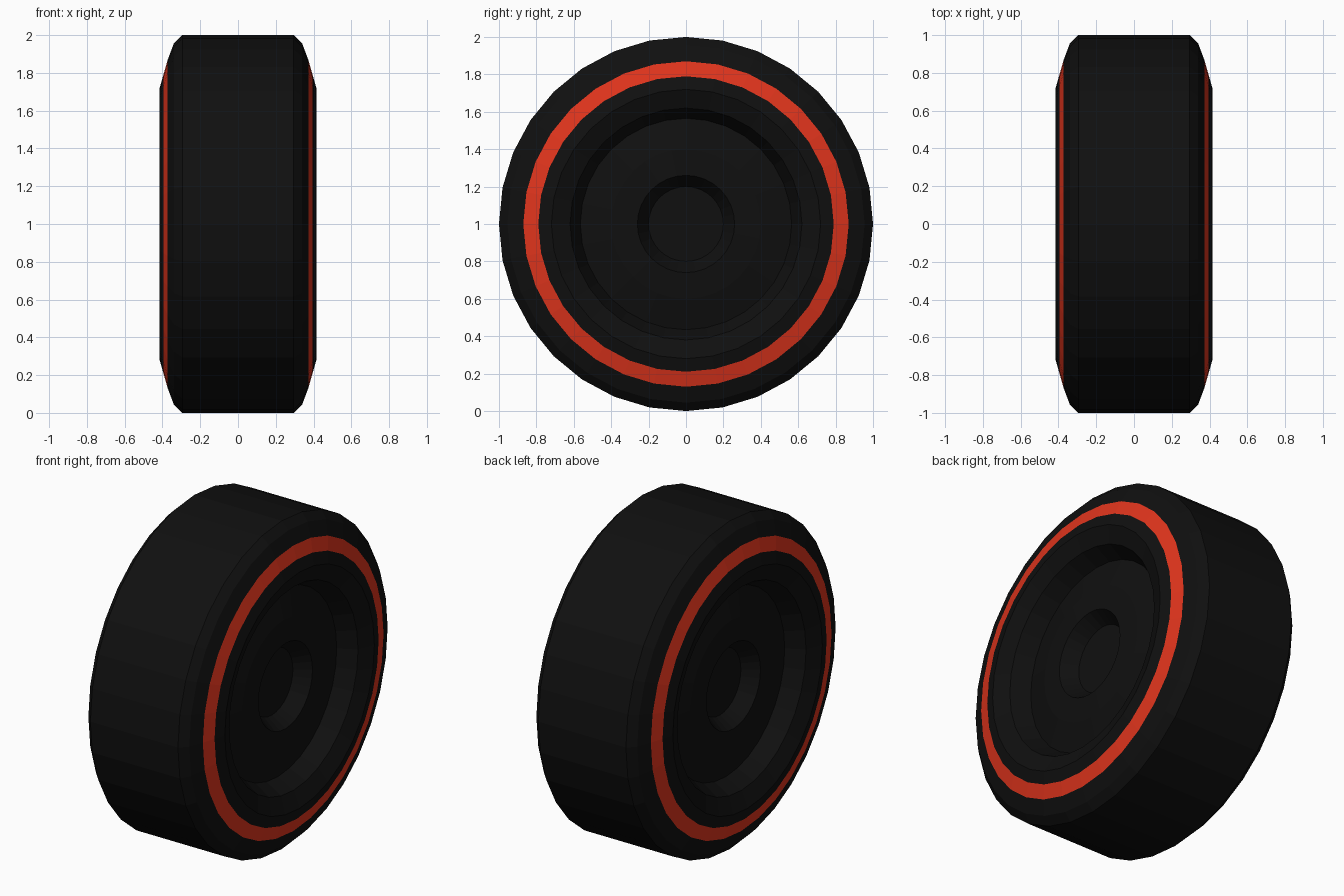
import bpy, bmesh, math

if "Cube" in bpy.data.objects:
    bpy.data.objects.remove(bpy.data.objects["Cube"])

SEGS = 32


def material(name, color):
    m = bpy.data.materials.new(name)
    m.diffuse_color = color
    m.use_nodes = True
    m.node_tree.nodes["Principled BSDF"].inputs["Base Color"].default_value = m.diffuse_color
    return m


black = material("rubber_black", (0.005, 0.005, 0.005, 1))
red = material("stripe_red", (0.75, 0.035, 0.012, 1))


def lathe(name, profile, mat):
    """Spin (x, radius) points around the x axis, wheel centre at z = 1."""
    bm = bmesh.new()
    rings = []
    for x, r in profile:
        if r == 0:
            rings.append([bm.verts.new((x, 0, 1))] * SEGS)
        else:
            rings.append([bm.verts.new((x, r * math.sin(2 * math.pi * i / SEGS),
                                        1 + r * math.cos(2 * math.pi * i / SEGS)))
                          for i in range(SEGS)])
    for a, b in zip(rings, rings[1:]):
        for i in range(SEGS):
            j = (i + 1) % SEGS
            bm.faces.new(list(dict.fromkeys((a[i], b[i], b[j], a[j]))))
    # outward normals: away from the wheel axis on the tread, away from x = 0 on the sides
    for f in bm.faces:
        f.normal_update()
        c = f.calc_center_median()
        n = f.normal
        side = n.x * c.x if abs(n.x) > 0.1 else n.y * c.y + n.z * (c.z - 1)
        if side < 0:
            f.normal_flip()
    me = bpy.data.meshes.new(name)
    bm.to_mesh(me)
    bm.free()
    me.materials.append(mat)
    ob = bpy.data.objects.new(name, me)
    bpy.context.collection.objects.link(ob)
    return ob


# tyre tread and shoulders
shoulder = [(0.295, 1.0), (0.34, 0.955), (0.372, 0.87)]
lathe("tyre_tread", [(-x, r) for x, r in reversed(shoulder)] + shoulder, black)

# each side: red stripe, tyre sidewall, dished rim with recessed hub
stripe = [(0.372, 0.87), (0.395, 0.79)]
sidewall = [(0.395, 0.79), (0.415, 0.72), (0.375, 0.62)]
rim = [(0.375, 0.62), (0.27, 0.565), (0.31, 0.40), (0.32, 0.26), (0.23, 0.20), (0.23, 0)]
for side, s in (("right", 1), ("left", -1)):
    for part, prof, mat in (("stripe", stripe, red), ("sidewall", sidewall, black),
                            ("rim", rim, black)):
        lathe(f"{part}_{side}", [(s * x, r) for x, r in prof], mat)
